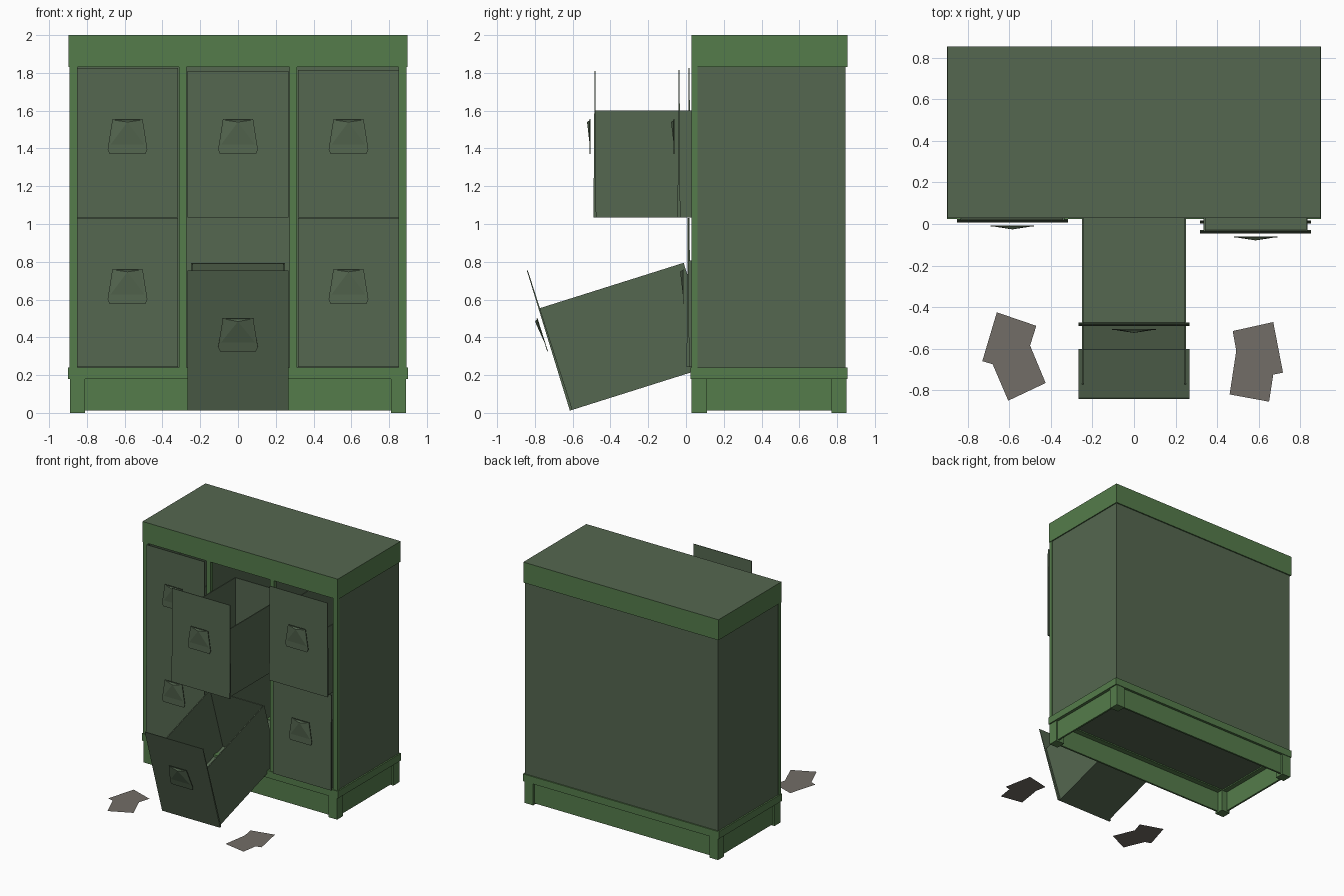
import bpy, bmesh
from math import radians
from mathutils import Matrix, Vector

if "Cube" in bpy.data.objects:
    bpy.data.objects.remove(bpy.data.objects["Cube"])


def material(name, rgb):
    m = bpy.data.materials.new(name)
    m.diffuse_color = (*rgb, 1)
    m.use_nodes = True
    m.node_tree.nodes["Principled BSDF"].inputs["Base Color"].default_value = m.diffuse_color
    return m


BRIGHT = material("bright_green", (0.09, 0.20, 0.07))
DULL = material("dull_green", (0.09, 0.135, 0.08))
PAPER = material("paper", (0.17, 0.155, 0.135))


def mesh(name, verts, faces, *mats):
    me = bpy.data.meshes.new(name)
    me.from_pydata(verts, [], faces)
    bm = bmesh.new()
    bm.from_mesh(me)
    bmesh.ops.recalc_face_normals(bm, faces=bm.faces)
    bm.to_mesh(me)
    bm.free()
    for m in mats:
        me.materials.append(m)
    ob = bpy.data.objects.new(name, me)
    bpy.context.collection.objects.link(ob)
    return ob


BOX_FACES = [(0, 1, 3, 2), (4, 6, 7, 5), (0, 4, 5, 1), (2, 3, 7, 6), (0, 2, 6, 4), (1, 5, 7, 3)]


def box(name, x, y, z, *mats):
    return mesh(name, [(a, b, c) for a in x for b in y for c in z], BOX_FACES, *mats)


# Top slab: bright sides, dull top
slab = box("top_slab", (-0.897, 0.897), (0.028, 0.855), (1.83, 2.0), BRIGHT, DULL)
for p in slab.data.polygons:
    if p.normal.z > 0.5:
        p.material_index = 1

# Hollow carcass
box("back_panel", (-0.885, 0.885), (0.83, 0.845), (0.24, 1.83), DULL)
box("floor_panel", (-0.88, 0.88), (0.05, 0.84), (0.19, 0.235), DULL)
for s, side in ((-1, "left"), (1, "right")):
    box(side + "_side_panel", (s * 0.87, s * 0.888), (0.04, 0.845), (0.24, 1.83), DULL)
    box(side + "_partition", (s * 0.28, s * 0.30), (0.045, 0.83), (0.24, 1.83), DULL)
    box(side + "_outer_stile", (s * 0.85, s * 0.893), (0.03, 0.06), (0.24, 1.83), BRIGHT)
    box(side + "_inner_stile", (s * 0.272, s * 0.312), (0.03, 0.06), (0.24, 1.83), BRIGHT)

# Base moulding, feet and skirts
box("base_moulding_front", (-0.9, 0.9), (0.025, 0.105), (0.18, 0.24), BRIGHT)
box("base_moulding_back", (-0.9, 0.9), (0.775, 0.855), (0.18, 0.24), BRIGHT)
box("skirt_front", (-0.82, 0.82), (0.045, 0.06), (0.012, 0.18), BRIGHT)
box("skirt_back", (-0.82, 0.82), (0.82, 0.835), (0.012, 0.18), BRIGHT)
for s, side in ((-1, "left"), (1, "right")):
    box(side + "_base_moulding", (s * 0.82, s * 0.9), (0.105, 0.775), (0.18, 0.24), BRIGHT)
    box(side + "_skirt", (s * 0.86, s * 0.875), (0.10, 0.78), (0.012, 0.18), BRIGHT)
    for y, end in ((0.03, "front"), (0.77, "back")):
        box(f"{side}_{end}_foot", (s * 0.81, s * 0.89), (y, y + 0.08), (0, 0.18), BRIGHT)


def drawer(name, x, y, z, height=0.79, tilt=0):
    """Drawer whose front lower edge sits at (x, y, z)."""
    w, d, h, t = 0.25, 0.81, 0.565, 0.008
    # front plate tapering towards its top edge
    f = 0.267
    plate = mesh(name + "_front",
                 [(a, b, c) for a in (-f, f)
                  for b, c in ((0, 0), (0.006, height), (0.015, 0), (0.011, height))],
                 BOX_FACES, DULL)
    # open tray
    parts = [plate,
             box(name + "_bottom", (-w, w), (0.012, d), (0, t), DULL),
             box(name + "_back", (-w, w), (d - t, d), (t, h), DULL),
             box(name + "_left_wall", (-w, -w + t), (0.012, d - t), (t, h), DULL),
             box(name + "_right_wall", (w - t, w), (0.012, d - t), (t, h), DULL)]
    # trapezoid pull plate with a raised, pointed grip
    outline = [(-0.105, 0.36), (-0.095, 0.335), (0.095, 0.335), (0.105, 0.36),
               (0.08, 0.52), (-0.08, 0.52)]
    n = len(outline)
    pv = [(px, py, pz) for py in (-0.02, -0.016) for px, pz in outline]
    pf = [tuple(range(n)), tuple(range(n, 2 * n))]
    pf += [(i, (i + 1) % n, (i + 1) % n + n, i + n) for i in range(n)]
    parts.append(mesh(name + "_pull_plate", pv, pf, DULL))
    parts.append(mesh(name + "_pull_grip",
                      [(-0.09, -0.02, 0.385), (0.09, -0.02, 0.385), (0.07, -0.02, 0.515),
                       (-0.07, -0.02, 0.515), (0, -0.034, 0.505)],
                      [(0, 1, 2, 3), (0, 1, 4), (1, 2, 4), (2, 3, 4), (3, 0, 4)], DULL))
    m = Matrix.Translation(Vector((x, y, z))) @ Matrix.Rotation(radians(tilt), 4, 'X')
    for p in parts:
        p.matrix_world = m


# Six drawers: the middle two are pulled out, the lower one tipped to the ground
drawer("left_upper_drawer", -0.585, 0.008, 1.035)
drawer("left_lower_drawer", -0.585, 0.008, 0.242)
drawer("right_upper_drawer", 0.585, -0.045, 1.035, 0.78)
drawer("right_lower_drawer", 0.585, 0.003, 0.242)
drawer("middle_upper_drawer", 0, -0.49, 1.035, 0.775)
drawer("middle_lower_drawer", 0, -0.615, 0.012, 0.775, 17.5)

# Loose papers on the ground
left = [(-0.66, -0.425), (-0.47, -0.49), (-0.50, -0.585), (-0.425, -0.765),
        (-0.605, -0.85), (-0.68, -0.675), (-0.73, -0.66)]
right = [(0.475, -0.515), (0.67, -0.472), (0.717, -0.715), (0.67, -0.725),
         (0.65, -0.855), (0.46, -0.82), (0.492, -0.61)]
for name, pts in (("left_papers", left), ("right_papers", right)):
    mesh(name, [(x, y, 0.008) for x, y in reversed(pts)], [tuple(range(len(pts)))], PAPER)
